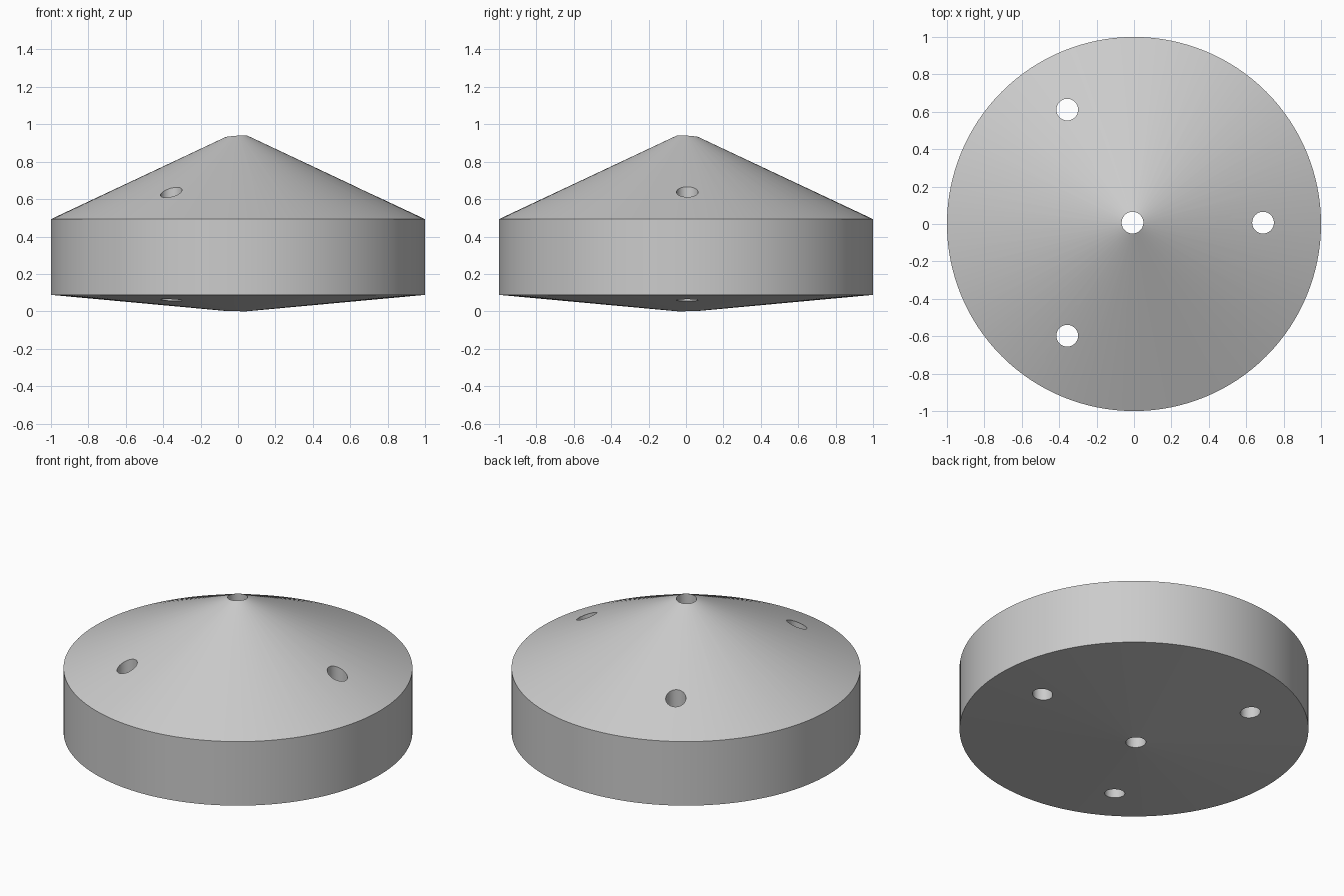
import bpy
import bmesh
from math import cos, sin, pi, radians

old = bpy.data.objects.get("Cube")
if old:
    bpy.data.objects.remove(old, do_unlink=True)

# Single grey material
grey = bpy.data.materials.new("plain grey")
grey.use_nodes = True
colour = (0.6, 0.6, 0.6, 1)
grey.diffuse_color = colour
grey.node_tree.nodes["Principled BSDF"].inputs["Base Color"].default_value = colour

SIDES = 128


def make_object(name, bm):
    mesh = bpy.data.meshes.new(name)
    bmesh.ops.recalc_face_normals(bm, faces=bm.faces)
    bm.to_mesh(mesh)
    bm.free()
    mesh.materials.append(grey)
    obj = bpy.data.objects.new(name, mesh)
    bpy.context.collection.objects.link(obj)
    return obj


# Body: straight wall with a tall cone above and a shallow cone below
bm = bmesh.new()
rings = [[bm.verts.new((cos(2 * pi * i / SIDES), sin(2 * pi * i / SIDES), z))
          for i in range(SIDES)] for z in (0.088, 0.493)]
low_tip = bm.verts.new((0, 0, -0.004))
high_tip = bm.verts.new((0, 0, 0.963))
for i in range(SIDES):
    j = (i + 1) % SIDES
    bm.faces.new((rings[0][i], rings[0][j], rings[1][j], rings[1][i]))
    bm.faces.new((rings[0][j], rings[0][i], low_tip))
    bm.faces.new((rings[1][i], rings[1][j], high_tip))
body = make_object("domed_disc", bm)

# Drill cutters: one central hole and three around it, slightly off centre
cx, cy, spread = -0.008, 0.007, 0.698
spots = [(cx, cy)]
for k in range(3):
    a = radians(120 * k)
    spots.append((cx + spread * cos(a), cy + spread * sin(a)))
bm = bmesh.new()
for x, y in spots:
    ret = bmesh.ops.create_cone(bm, cap_ends=True, segments=48, radius1=0.058,
                                radius2=0.058, depth=3)
    bmesh.ops.translate(bm, verts=ret["verts"], vec=(x, y, 0.5))
cutter = make_object("hole_cutters", bm)
cutter.hide_render = True

# Cut the through holes
cut = body.modifiers.new("holes", "BOOLEAN")
cut.operation = "DIFFERENCE"
cut.solver = "EXACT"
cut.object = cutter
bpy.ops.object.select_all(action="DESELECT")
bpy.context.view_layer.objects.active = body
body.select_set(True)
bpy.ops.object.modifier_apply(modifier=cut.name)
bpy.data.objects.remove(cutter, do_unlink=True)

# Smooth round surfaces, keep the rims crisp
bpy.ops.object.shade_smooth_by_angle(angle=radians(20))
